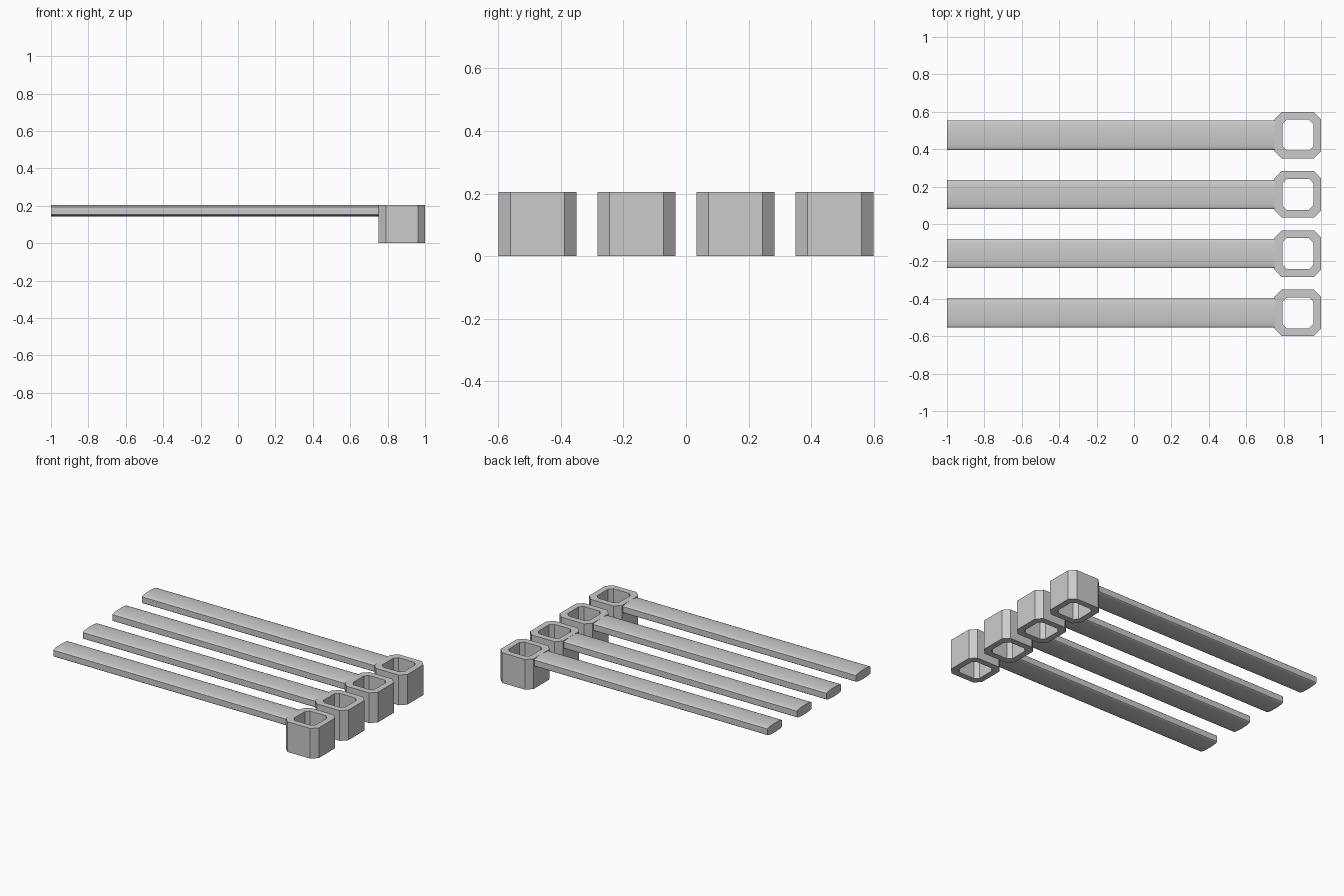
import bpy
import bmesh
import math

if "Cube" in bpy.data.objects:
    bpy.data.objects.remove(bpy.data.objects["Cube"])

grey = bpy.data.materials.new("light_grey")
grey.use_nodes = True
GREY = (0.6, 0.6, 0.6, 1)
grey.diffuse_color = GREY
grey.node_tree.nodes["Principled BSDF"].inputs["Base Color"].default_value = GREY

TOP = 0.205
RING_X, RING_HALF = 0.876, 0.124


def add_object(name, bm):
    bmesh.ops.recalc_face_normals(bm, faces=bm.faces)
    mesh = bpy.data.meshes.new(name)
    bm.to_mesh(mesh)
    bm.free()
    mesh.materials.append(grey)
    obj = bpy.data.objects.new(name, mesh)
    bpy.context.collection.objects.link(obj)
    return obj


def chamfered_square(half, cut):
    a, b = half, half - cut
    return [(a, -b), (a, b), (b, a), (-b, a), (-a, b), (-a, -b), (-b, -a), (b, -a)]


# Open eight-sided socket: outer and inner walls joined by flat rims
def add_socket(name, y):
    bm = bmesh.new()
    loops = []
    for half, cut, z in ((RING_HALF, 0.038, 0), (RING_HALF, 0.038, TOP),
                         (0.083, 0.024, TOP), (0.083, 0.024, 0)):
        loops.append([bm.verts.new((RING_X + px, y + py, z))
                      for px, py in chamfered_square(half, cut)])
    for i, lower in enumerate(loops):
        upper = loops[(i + 1) % 4]
        for j in range(8):
            k = (j + 1) % 8
            bm.faces.new((lower[j], lower[k], upper[k], upper[j]))
    return add_object(name, bm)


# Flat slat with a gently domed top and bottom and straight sides
def add_slat(name, y):
    half, bulge, steps = 0.078, 0.011, 12
    section = []
    for base, sign in ((TOP - bulge, 1), (0.143 + bulge, -1)):
        for i in range(steps + 1):
            a = math.pi * i / steps
            section.append((sign * half * math.cos(a), base + sign * bulge * math.sin(a)))
    bm = bmesh.new()
    ends = [[bm.verts.new((x, y + py, pz)) for py, pz in section] for x in (-1, 0.77)]
    count = len(section)
    for j in range(count):
        k = (j + 1) % count
        bm.faces.new((ends[0][j], ends[0][k], ends[1][k], ends[1][j]))
    for end in ends:
        bm.faces.new(end)
    obj = add_object(name, bm)
    bpy.ops.object.select_all(action="DESELECT")
    obj.select_set(True)
    bpy.context.view_layer.objects.active = obj
    bpy.ops.object.shade_smooth_by_angle(angle=math.radians(30))


for n in range(4):
    row = (n - 1.5) * 0.3165
    add_socket(f"socket_{n + 1}", row)
    add_slat(f"slat_{n + 1}", row)
